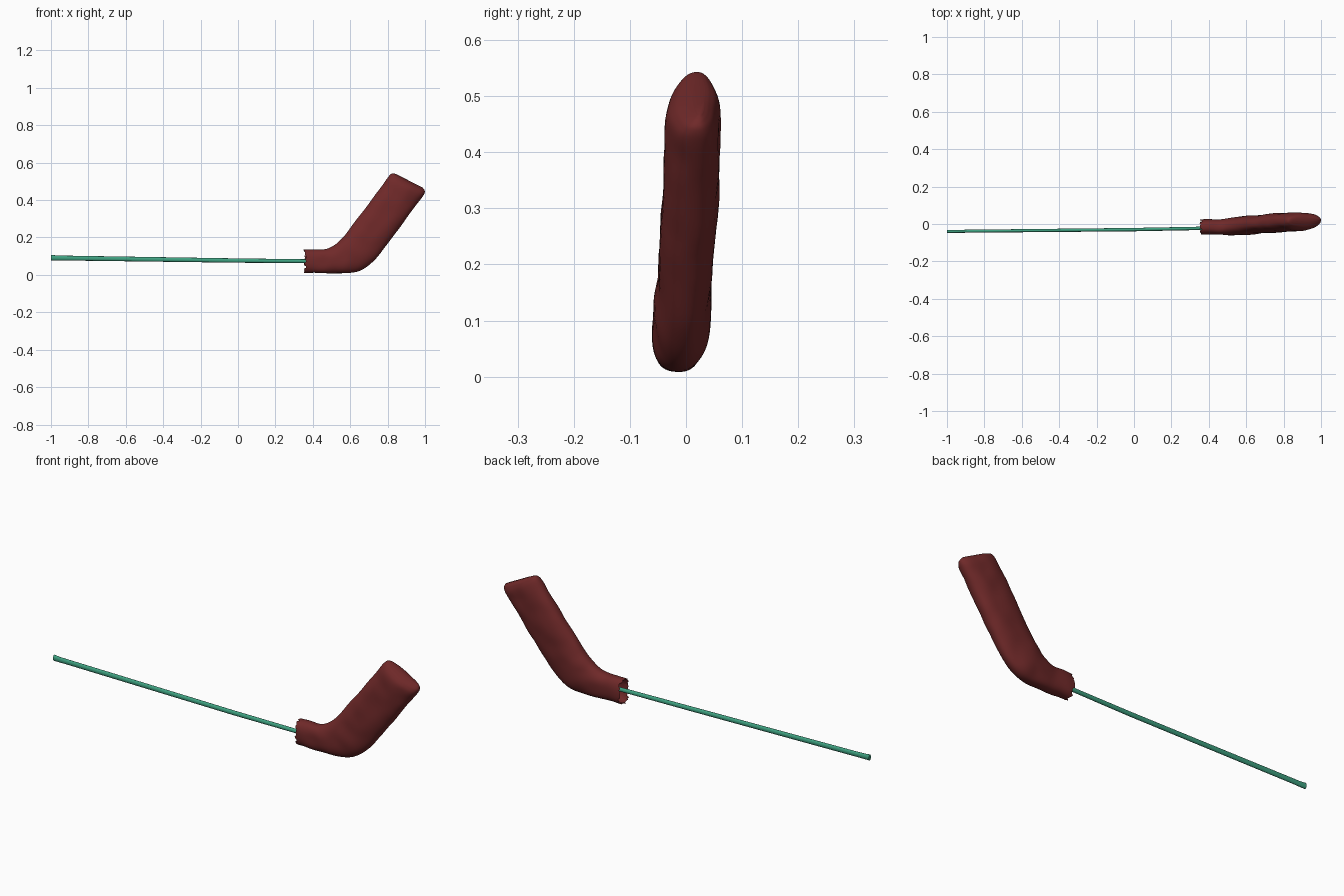
import bpy, bmesh, math, random
from mathutils import Vector, noise

if "Cube" in bpy.data.objects:
    bpy.data.objects.remove(bpy.data.objects["Cube"])

random.seed(4)


def material(name, color):
    m = bpy.data.materials.new(name)
    m.diffuse_color = color
    m.use_nodes = True
    m.node_tree.nodes["Principled BSDF"].inputs["Base Color"].default_value = m.diffuse_color
    return m


def add_object(name, bm, mat):
    bmesh.ops.recalc_face_normals(bm, faces=bm.faces[:])
    me = bpy.data.meshes.new(name)
    bm.to_mesh(me)
    bm.free()
    me.materials.append(mat)
    ob = bpy.data.objects.new(name, me)
    bpy.context.collection.objects.link(ob)
    for p in me.polygons:
        p.use_smooth = True
    return ob


def bridge(bm, rings):
    for a, b in zip(rings, rings[1:]):
        n = len(a)
        for i in range(n):
            bm.faces.new((a[i], a[(i + 1) % n], b[(i + 1) % n], b[i]))


def spline(rows, steps):
    # Catmull-Rom through the section rows
    out = []
    for k in range(len(rows) - 1):
        p = [rows[max(0, min(len(rows) - 1, k + j))] for j in (-1, 0, 1, 2)]
        for s in range(steps):
            t = s / steps
            out.append([0.5 * (2 * b + (c - a) * t + (2 * a - 5 * b + 4 * c - d) * t * t
                               + (3 * b - a - 3 * c + d) * t ** 3) for a, b, c, d in zip(*p)])
    return out + [list(rows[-1])]


def ring(bm, row, n, scale=1.0, power=0.85):
    # section: top x,z / bottom x,z / y centre / y half width
    tx, tz, bx, bz, yc, hw = row
    top, bot = Vector((tx, yc, tz)), Vector((bx, yc, bz))
    mid, half = (top + bot) / 2, (top - bot) / 2
    verts = []
    for i in range(n):
        a = 2 * math.pi * i / n
        c, s = (math.copysign(abs(f(a)) ** power, f(a)) for f in (math.cos, math.sin))
        verts.append(bm.verts.new(mid + half * c * scale + Vector((0, hw * s * scale, 0))))
    return verts


red = material("dark_red", (0.16, 0.022, 0.022, 1))
green = material("green", (0.05, 0.36, 0.22, 1))

# Bent cloth cover
sections = [
    (0.355, 0.136, 0.355, 0.009, -0.016, 0.040),
    (0.450, 0.136, 0.460, 0.009, -0.016, 0.042),
    (0.510, 0.156, 0.580, 0.010, -0.012, 0.048),
    (0.555, 0.195, 0.660, 0.026, -0.007, 0.050),
    (0.610, 0.265, 0.745, 0.095, -0.002, 0.048),
    (0.685, 0.363, 0.850, 0.235, 0.006, 0.049),
    (0.765, 0.470, 0.935, 0.350, 0.012, 0.050),
    (0.800, 0.520, 0.982, 0.410, 0.014, 0.047),
    (0.818, 0.540, 0.998, 0.438, 0.017, 0.036),
    (0.832, 0.543, 0.997, 0.455, 0.020, 0.022),
    (0.850, 0.537, 0.988, 0.467, 0.022, 0.010),
]
N = 48
bm = bmesh.new()
outer = [ring(bm, r, N) for r in spline(sections, 7)]
# soft folds in the cloth
for r in outer:
    for v in r:
        p = v.co
        v.co.y += 0.005 * noise.noise(Vector((p.x * 14, p.y * 12, p.z * 14)))
        v.co.z = max(0.002, p.z + 0.004 * noise.noise(Vector((p.x * 11, p.y * 9 + 5, p.z * 11))))
# ragged cuff and its inner lining
lining = [ring(bm, (x, 0.136, x, 0.009, -0.016, 0.040), N, s)
          for x, s in ((0.42, 0.80), (0.385, 0.86), (0.358, 0.92))]
for i in range(N):
    d = random.uniform(-0.005, 0.012)
    outer[0][i].co.x += d
    lining[2][i].co.x += d
bridge(bm, lining + outer)
bm.faces.new(lining[0])
bm.faces.new(outer[-1])
add_object("cloth_cover", bm, red)

# Thin tapered rod, slightly flared at its free end
rod_rows = [
    (-1.000, 0.107, -1.000, 0.077, -0.040, 0.009),
    (-0.970, 0.104, -0.970, 0.077, -0.040, 0.008),
    (-0.930, 0.103, -0.930, 0.077, -0.039, 0.008),
    (0.000, 0.088, 0.000, 0.065, -0.030, 0.009),
    (0.420, 0.083, 0.420, 0.063, -0.022, 0.009),
]
bm = bmesh.new()
rod = [ring(bm, r, 16, power=1.0) for r in rod_rows]
bridge(bm, rod)
bm.faces.new(rod[0])
bm.faces.new(rod[-1])
ob = add_object("rod", bm, green)

for o in bpy.context.scene.objects:
    o.select_set(True)
bpy.context.view_layer.objects.active = ob
bpy.ops.object.shade_smooth_by_angle(angle=math.radians(50))
